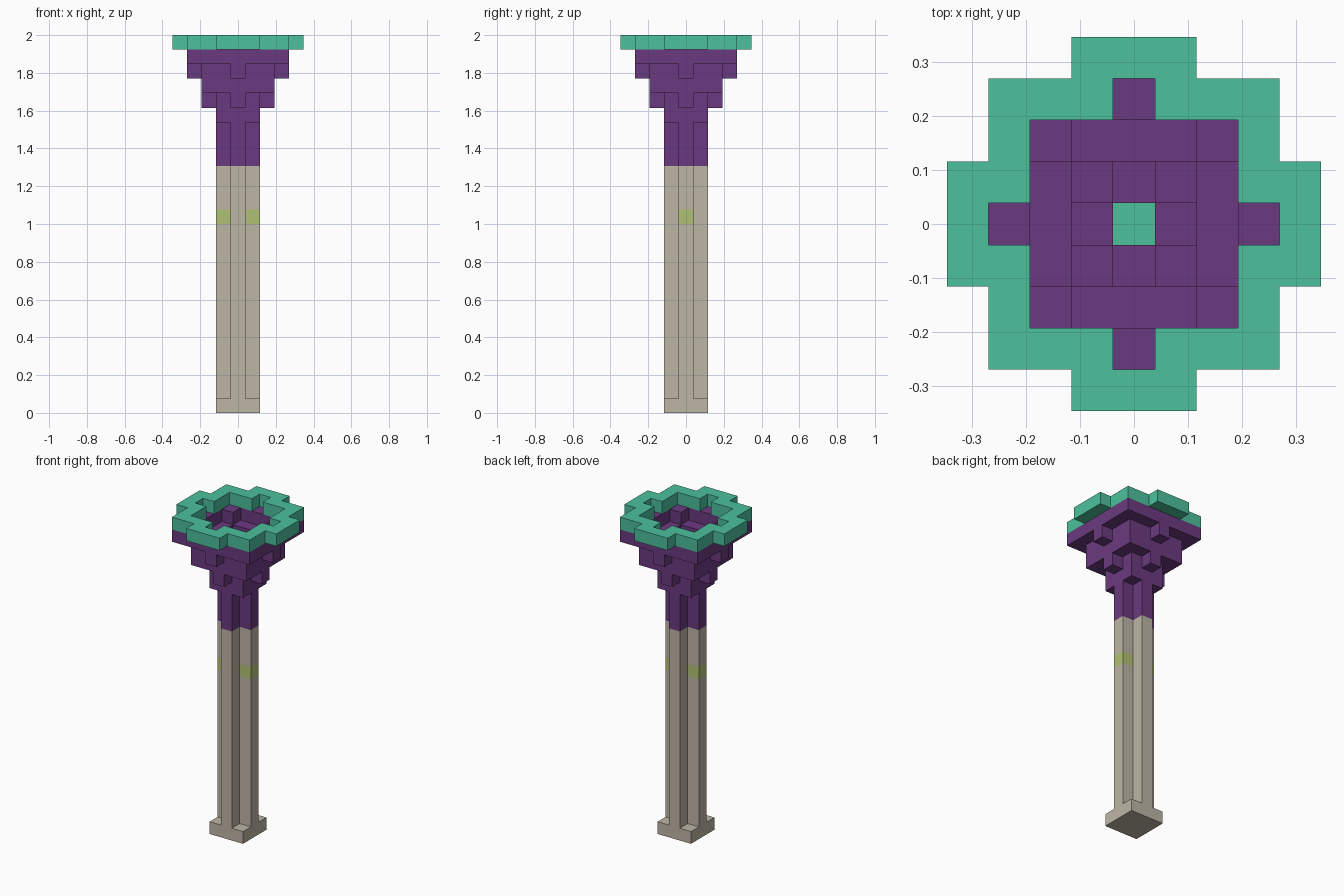
import bpy
import bmesh
from mathutils import Vector

if "Cube" in bpy.data.objects:
    bpy.data.objects.remove(bpy.data.objects["Cube"], do_unlink=True)

U = 2 / 26  # edge length of one block


def srgb(c):
    c /= 255
    return c / 12.92 if c <= 0.04045 else ((c + 0.055) / 1.055) ** 2.4


def material(name, r, g, b):
    colour = (srgb(r), srgb(g), srgb(b), 1)
    m = bpy.data.materials.new(name)
    m.use_nodes = True
    m.diffuse_color = colour
    bsdf = next(n for n in m.node_tree.nodes if n.type == 'BSDF_PRINCIPLED')
    bsdf.inputs["Base Color"].default_value = colour
    return m


BEIGE = material("beige", 190, 182, 166)
GREEN = material("moss_green", 176, 192, 118)
PURPLE = material("purple", 107, 58, 128)
TEAL = material("teal", 76, 192, 156)


# Layer outlines, as sets of block columns
def square(r):
    return {(x, y) for x in range(-r, r + 1) for y in range(-r, r + 1)}


def arms(d, half=0):
    """Four arms at distance d, each 2 * half + 1 blocks wide."""
    side = [(d, w) for w in range(-half, half + 1)]
    return {p for a, b in side for p in ((a, b), (-a, b), (b, a), (b, -a))}


def corners(r):
    return {(x, y) for x in (-r, r) for y in (-r, r)}


def layers(outline, start, stop):
    return {(x, y, z) for x, y in outline for z in range(start, stop)}


def build(name, cells, mat):
    """Join blocks into one closed skin and merge its flat faces."""
    bm = bmesh.new()
    for cell in cells:
        centre = Vector(cell) + Vector((0, 0, 0.5))
        for axis in range(3):
            for sign in (-1, 1):
                near = list(cell)
                near[axis] += sign
                if tuple(near) in cells:
                    continue
                n, u, v = Vector(), Vector(), Vector()
                n[axis] = sign * 0.5
                u[(axis + 1) % 3] = 0.5
                v[(axis + 2) % 3] = 0.5 * sign
                mid = centre + n
                quad = (mid - u - v, mid + u - v, mid + u + v, mid - u + v)
                bm.faces.new([bm.verts.new(p * U) for p in quad])
    bmesh.ops.remove_doubles(bm, verts=bm.verts[:], dist=U * 0.01)
    bmesh.ops.dissolve_limit(bm, angle_limit=0.01, verts=bm.verts[:],
                             edges=bm.edges[:], use_dissolve_boundaries=False)
    mesh = bpy.data.meshes.new(name)
    bm.to_mesh(mesh)
    bm.free()
    mesh.materials.append(mat)
    obj = bpy.data.objects.new(name, mesh)
    bpy.context.collection.objects.link(obj)
    return obj


cross = square(0) | arms(1)

# Square foot and cross-shaped stem, with a mossy block on each side
moss = {(-1, 0, 13), (1, 0, 13)}
build("stem", (layers(square(1), 0, 1) | layers(cross, 1, 17)) - moss, BEIGE)
for x, y, z in moss:
    build("moss_left" if x > 0 else "moss_right", {(x, y, z)}, GREEN)

# Crown: neck, then a stepped cup that widens every two layers
core = layers(square(0), 20, 21)
crown = layers(cross, 17, 20) | layers(square(1), 20, 21)
crown |= layers((square(1) | arms(2)) - square(0), 21, 22)
crown |= layers((square(2) - square(1)) | corners(1), 22, 23)
crown |= layers((square(2) - square(1)) | arms(3), 23, 24)
crown |= layers((square(3) - square(2)) | corners(2), 24, 25)
build("crown", crown - core, PURPLE)
build("crown_core", core, TEAL)

# Rim around the opening
build("rim", layers((square(3) | arms(4, 1)) - square(2) - arms(3), 25, 26), TEAL)
